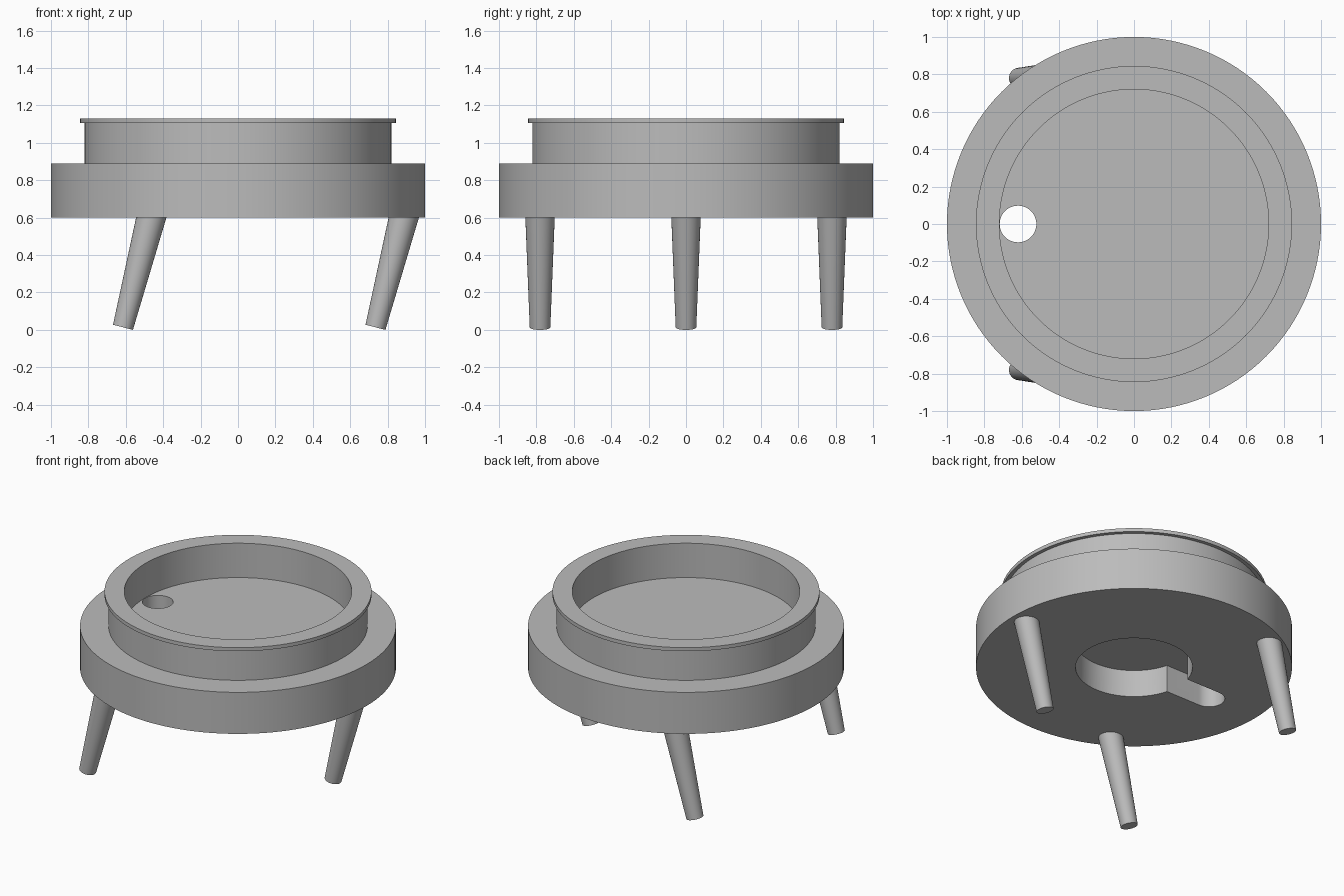
import bpy, bmesh, math
from mathutils import Vector

cube = bpy.data.objects.get("Cube")
if cube:
    bpy.data.objects.remove(cube, do_unlink=True)

grey = bpy.data.materials.new("plain grey")
grey.use_nodes = True
colour = (0.5, 0.5, 0.5, 1)
grey.diffuse_color = colour
grey.node_tree.nodes["Principled BSDF"].inputs["Base Color"].default_value = colour


def make_object(name, bm):
    bmesh.ops.recalc_face_normals(bm, faces=bm.faces)
    mesh = bpy.data.meshes.new(name)
    bm.to_mesh(mesh)
    bm.free()
    mesh.materials.append(grey)
    obj = bpy.data.objects.new(name, mesh)
    bpy.context.collection.objects.link(obj)
    return obj


def select(obj):
    bpy.ops.object.select_all(action="DESELECT")
    obj.select_set(True)
    bpy.context.view_layer.objects.active = obj


def smooth(obj):
    select(obj)
    bpy.ops.object.shade_smooth_by_angle(angle=math.radians(30))


def lathe(name, profile, steps=128):
    """Turn a profile of (radius, z) that starts and ends on the axis."""
    bm = bmesh.new()
    verts = [bm.verts.new((r, 0, z)) for r, z in profile]
    edges = [bm.edges.new(pair) for pair in zip(verts, verts[1:])]
    bmesh.ops.spin(bm, geom=verts + edges, cent=(0, 0, 0), axis=(0, 0, 1),
                   angle=math.tau, steps=steps)
    bmesh.ops.remove_doubles(bm, verts=bm.verts, dist=1e-4)
    return make_object(name, bm)


def prism(name, outline, bottom, top):
    bm = bmesh.new()
    face = bm.faces.new([bm.verts.new((x, y, bottom)) for x, y in outline])
    new = bmesh.ops.extrude_face_region(bm, geom=[face])["geom"]
    bmesh.ops.translate(bm, vec=(0, 0, top - bottom),
                        verts=[v for v in new if isinstance(v, bmesh.types.BMVert)])
    return make_object(name, bm)


def arc(cx, radius, start, end, steps):
    return [(cx + radius * math.cos(start + (end - start) * i / steps),
             radius * math.sin(start + (end - start) * i / steps))
            for i in range(steps + 1)]


def cut(obj, cutter):
    cutter.hide_render = True
    mod = obj.modifiers.new("cut", "BOOLEAN")
    mod.operation = "DIFFERENCE"
    mod.solver = "EXACT"
    mod.object = cutter
    select(obj)
    bpy.ops.object.modifier_apply(modifier=mod.name)
    bpy.data.objects.remove(cutter, do_unlink=True)


# Round base with raised wall, thin lip and sunken floor
BASE, FLOOR, TOP = 0.6, 0.89, 1.13
body = lathe("body", [(0, BASE), (1, BASE), (1, FLOOR), (0.82, FLOOR), (0.82, 1.105),
                      (0.845, 1.105), (0.845, TOP), (0.72, TOP), (0.72, FLOOR), (0, FLOOR)])

# Keyhole recess in the underside: round pocket plus a slot with a rounded end
POCKET, SLOT, HOLE_X = 0.37, 0.1, -0.62
a = math.pi - math.asin(SLOT / POCKET)
keyhole = arc(0, POCKET, -a, a, 80) + arc(HOLE_X, SLOT, math.pi / 2, math.pi * 1.5, 24)
cut(body, prism("recess_cutter", keyhole, 0.5, 0.79))

# Drain hole from the floor into the slot
cut(body, prism("hole_cutter", arc(HOLE_X, 0.098, 0, math.tau, 48)[:-1], 0.7, 1.0))
smooth(body)


# Three tapered legs, all leaning the same way
def leg(name, x, y):
    foot, head = Vector((x - 0.15, y, 0.0137)), Vector((x + 0.01, y, 0.638))
    axis = head - foot
    bm = bmesh.new()
    bmesh.ops.create_cone(bm, cap_ends=True, segments=48, radius1=0.055,
                          radius2=0.08, depth=axis.length)
    bmesh.ops.rotate(bm, verts=bm.verts, cent=(0, 0, 0),
                     matrix=axis.to_track_quat("Z", "Y").to_matrix())
    bmesh.ops.translate(bm, verts=bm.verts, vec=(foot + head) / 2)
    smooth(make_object(name, bm))


leg("left_leg", 0.885, 0)
leg("right_back_leg", -0.465, 0.78)
leg("right_front_leg", -0.465, -0.78)
